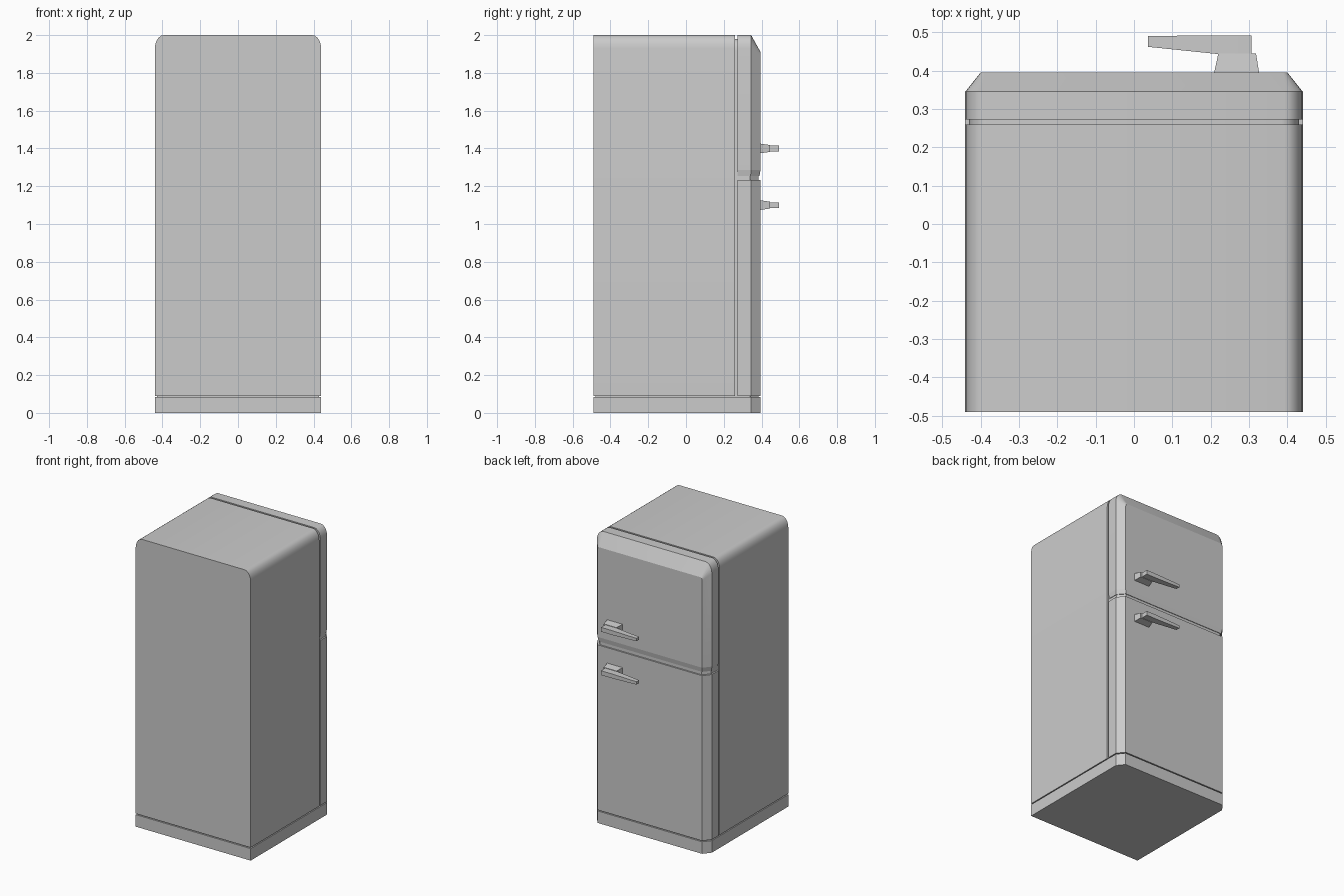
import bpy, bmesh, math
from math import radians, sin, cos, pi

if "Cube" in bpy.data.objects:
    bpy.data.objects.remove(bpy.data.objects["Cube"])


def loft(name, loops, angle=25):
    """Skin a list of equal-length point loops and cap both ends."""
    bm = bmesh.new()
    rings = [[bm.verts.new(p) for p in loop] for loop in loops]
    n = len(rings[0])
    for a, b in zip(rings, rings[1:]):
        for i in range(n):
            j = (i + 1) % n
            bm.faces.new((a[i], a[j], b[j], b[i]))
    bm.faces.new(rings[0])
    bm.faces.new(rings[-1])
    bmesh.ops.recalc_face_normals(bm, faces=bm.faces)
    me = bpy.data.meshes.new(name)
    bm.to_mesh(me)
    bm.free()
    ob = bpy.data.objects.new(name, me)
    bpy.context.collection.objects.link(ob)
    bpy.context.view_layer.objects.active = ob
    ob.select_set(True)
    bpy.ops.object.shade_smooth_by_angle(angle=radians(angle))
    ob.select_set(False)
    return ob


def arch(y, w, z0, z1, rx, rz, steps=5):
    """Upright outline with rounded top corners, at depth y."""
    right = [(w - rx + rx * cos(t), z1 - rz + rz * sin(t))
             for t in (pi / 2 * i / steps for i in range(steps + 1))]
    half = [(w, z0)] + right
    return [(x, y, z) for x, z in half] + [(-x, y, z) for x, z in reversed(half)]


def rect(y, w, z0, z1):
    return [(w, y, z0), (w, y, z1), (-w, y, z1), (-w, y, z0)]


def plan(z, back, inset=0.0):
    """Horizontal outline with chamfered front corners, at height z."""
    w, s, f, c = 0.44 - inset, 0.345 - inset / 2, 0.395 - inset, 0.40 - inset
    return [(w, back, z), (w, s, z), (c, f, z), (-c, f, z), (-w, s, z), (-w, back, z)]


# cabinet
loft("cabinet", [arch(y, 0.44, 0.09, 2.0, 0.048, 0.07) for y in (-0.49, 0.26)])

# plinth
loft("plinth", [plan(0, -0.49), plan(0.083, -0.49)])

# recessed seal seen in all the gaps
loft("seal", [arch(-0.48, 0.43, 0.04, 1.98, 0.045, 0.065),
              arch(0.34, 0.43, 0.04, 1.98, 0.045, 0.065),
              arch(0.385, 0.39, 0.04, 1.89, 0.01, 0.015)])

# freezer door with sloped top and a tapered lower lip
loft("upper_door", [arch(0.273, 0.44, 1.287, 2.0, 0.048, 0.07),
                    arch(0.345, 0.44, 1.287, 2.0, 0.048, 0.07),
                    arch(0.395, 0.40, 1.287, 1.91, 0.012, 0.02)])
loft("upper_door_lip", [plan(1.255, 0.273, 0.006), plan(1.287, 0.273)], 5)

# main door
loft("lower_door", [rect(0.273, 0.44, 0.09, 1.232),
                    rect(0.345, 0.44, 0.09, 1.232),
                    rect(0.395, 0.40, 0.09, 1.232)])


# handles: tapered mount and a lever narrowing to its tip
def end(x, y0, y1, z, h):
    return [(x, y0, z - h), (x, y1, z - h), (x, y1, z + h), (x, y0, z + h)]


def pad(y, x0, x1, z, h):
    return [(x0, y, z - h), (x1, y, z - h), (x1, y, z + h), (x0, y, z + h)]


for part, z in (("upper", 1.40), ("lower", 1.10)):
    loft(part + "_handle_mount", [pad(0.39, 0.208, 0.327, z, 0.026),
                                  pad(0.445, 0.22, 0.318, z, 0.018)], 5)
    loft(part + "_handle_lever", [end(0.036, 0.462, 0.49, z, 0.010),
                                  end(0.22, 0.443, 0.492, z, 0.015),
                                  end(0.307, 0.443, 0.492, z, 0.015)], 5)
